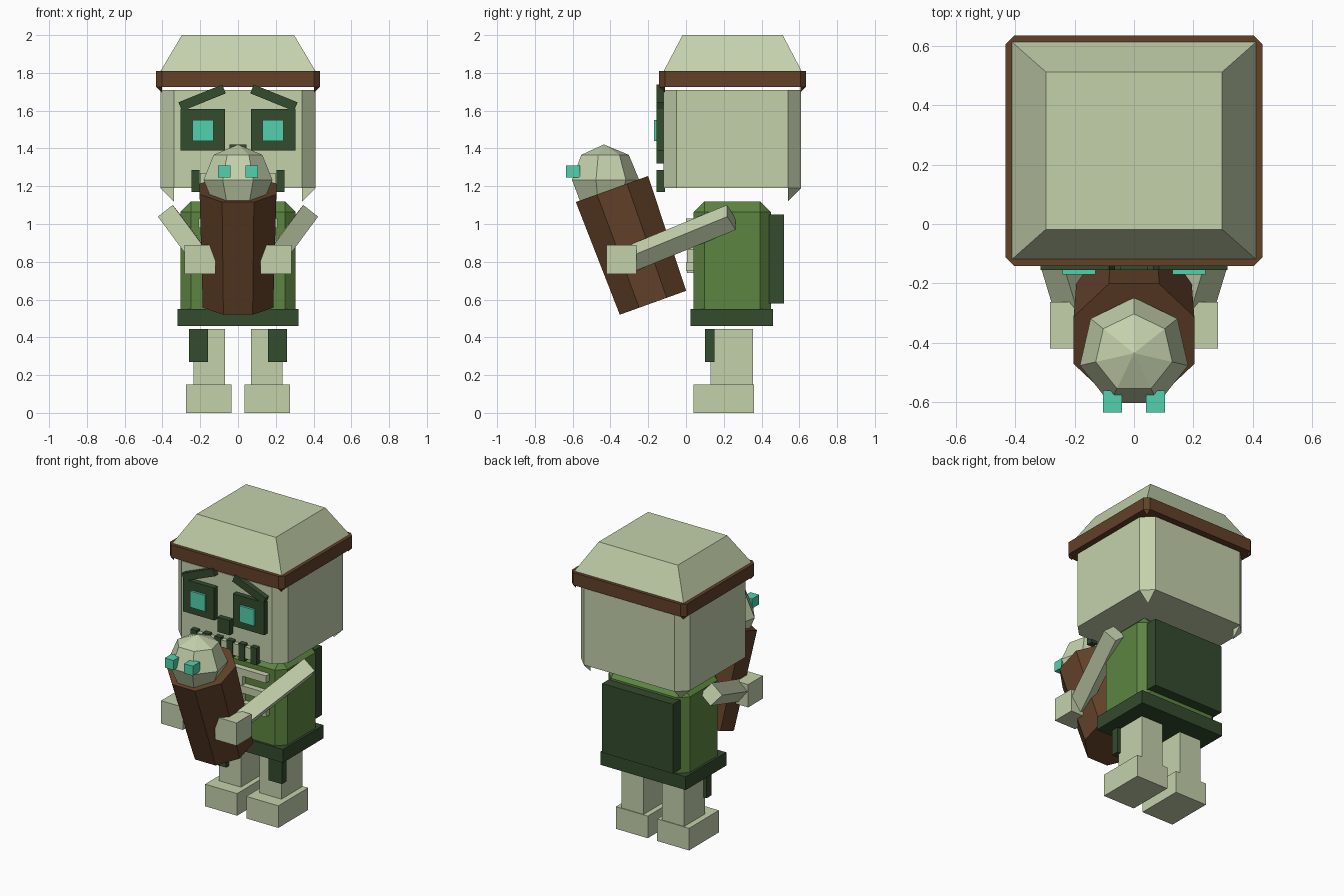
import bpy, bmesh, math
from mathutils import Vector, Matrix

cube = bpy.data.objects.get("Cube")
if cube:
    bpy.data.objects.remove(cube, do_unlink=True)


def material(name, color):
    m = bpy.data.materials.new(name)
    m.use_nodes = True
    m.diffuse_color = (*color, 1)
    m.node_tree.nodes["Principled BSDF"].inputs["Base Color"].default_value = (*color, 1)
    return m


BONE = material("pale bone", (0.55, 0.635, 0.41))
DARK = material("dark green", (0.034, 0.069, 0.027))
GREEN = material("leaf green", (0.11, 0.235, 0.053))
BROWN = material("bark brown", (0.122, 0.053, 0.022))
TEAL = material("teal", (0.085, 0.64, 0.42))


def finish(name, bm, mat):
    bmesh.ops.recalc_face_normals(bm, faces=bm.faces)
    mesh = bpy.data.meshes.new(name)
    bm.to_mesh(mesh)
    bm.free()
    mesh.materials.append(mat)
    ob = bpy.data.objects.new(name, mesh)
    bpy.context.collection.objects.link(ob)
    return ob


def box(name, mat, x, y, z, tilt=0):
    """Box from three (low, high) ranges, optionally tilted about y."""
    bm = bmesh.new()
    bmesh.ops.create_cube(bm, size=1)
    size = [r[1] - r[0] for r in (x, y, z)]
    mid = Vector([(r[0] + r[1]) / 2 for r in (x, y, z)])
    bm.transform(Matrix.Translation(mid) @ Matrix.Rotation(tilt, 4, 'Y') @ Matrix.Diagonal((*size, 1)))
    return finish(name, bm, mat)


def pair(name, mat, x, y, z, tilt=0):
    """Left part and its mirror image on the right."""
    box("left_" + name, mat, x, y, z, tilt)
    box("right_" + name, mat, (-x[1], -x[0]), y, z, -tilt)


def cut_corner_block(name, mat, w, y, z, c, tip_signs):
    """Upright block with cut corners; pointed tips hang from chosen corners."""
    bm = bmesh.new()
    y0, y1 = y
    outline = [(w, y0 + c), (w, y1 - c), (w - c, y1), (c - w, y1),
               (-w, y1 - c), (-w, y0 + c), (c - w, y0), (w - c, y0)]
    face = bm.faces.new([bm.verts.new((px, py, z[0])) for px, py in outline])
    top = bmesh.ops.extrude_face_region(bm, geom=[face], use_keep_orig=True)
    bmesh.ops.translate(bm, vec=(0, 0, z[1] - z[0]),
                        verts=[v for v in top["geom"] if isinstance(v, bmesh.types.BMVert)])
    for sy in tip_signs:
        ye = y1 if sy > 0 else y0
        for sx in (-1, 1):
            a, b, n, t = [bm.verts.new(p) for p in (
                (sx * w, ye - sy * c, z[0]), (sx * (w - c), ye, z[0]),
                (sx * (w - c), ye - sy * c, z[0]), (sx * (w - c), ye - sy * c, z[0] - c))]
            for f in ((a, b, t), (b, n, t), (n, a, t)):
                bm.faces.new(f)
    return finish(name, bm, mat)


# Feet, legs and hanging cloth flaps
pair("foot", BONE, (0.035, 0.275), (0.04, 0.36), (0, 0.15))
pair("leg", BONE, (0.07, 0.235), (0.13, 0.355), (0.14, 0.445))
pair("flap", DARK, (0.16, 0.26), (0.1, 0.15), (0.27, 0.445))

# Torso, skirt and back pack
torso = box("torso", GREEN, (-0.305, 0.305), (0.04, 0.45), (0.48, 1.12))
bevel = torso.modifiers.new("cut_edges", 'BEVEL')
bevel.width = 0.057
bevel.segments = 1
box("skirt", DARK, (-0.32, 0.32), (0.025, 0.46), (0.46, 0.55))
box("back_pack", DARK, (-0.265, 0.265), (0.44, 0.52), (0.58, 1.05))

# Ribs on the chest
for i in range(3):
    z = 0.75 + i * 0.115
    box(f"rib_{i + 1}", BONE, (-0.21, 0.21), (0, 0.05), (z, z + 0.05))
box("breastbone", BONE, (-0.03, 0.03), (0.005, 0.05), (0.74, 1.03))

# Head and hat
cut_corner_block("head", BONE, 0.41, (-0.12, 0.61), (1.19, 1.71), 0.07, (1,))
cut_corner_block("hat_brim", BROWN, 0.433, (-0.142, 0.635), (1.725, 1.81), 0.03, (-1, 1))
bm = bmesh.new()
bmesh.ops.create_cube(bm, size=1)
for v in bm.verts:
    upper = v.co.z > 0
    v.co.x *= 0.594 if upper else 0.82
    v.co.y = 0.247 + v.co.y * (0.53 if upper else 0.73)
    v.co.z = 2.0 if upper else 1.81
finish("hat_crown", bm, BONE)

# Face
face_y = (-0.155, -0.11)
pair("eye_socket", DARK, (0.07, 0.305), face_y, (1.39, 1.61))
pair("eye", TEAL, (0.13, 0.24), (-0.17, -0.14), (1.44, 1.55))
pair("eyebrow", DARK, (0.065, 0.315), face_y, (1.643, 1.693), math.radians(22))
box("nose", DARK, (-0.045, 0.045), face_y, (1.32, 1.42))
for i, x in enumerate((0.045, 0.135, 0.225)):
    pair(f"mouth_bar_{i + 1}", DARK, (x - 0.022, x + 0.022), face_y, (1.17, 1.285))
for i, x in enumerate((-0.18, -0.09, 0, 0.09, 0.18)):
    box(f"tooth_{i + 1}", BONE, (x - 0.022, x + 0.022), (-0.15, -0.11), (1.19, 1.27))

# Arms reaching forward, each a square bar with a block hand
shoulder = Vector((0.357, 0.24, 1.035))
wrist = Vector((0.195, -0.294, 0.816))
along = (wrist - shoulder).normalized()
across = Vector((0.78, 0, -0.62))
across = (across - along * across.dot(along)).normalized()
over = along.cross(across)
for side, sx in (("left", 1), ("right", -1)):
    bm = bmesh.new()
    bmesh.ops.create_cube(bm, size=1)
    for v in bm.verts:
        end = wrist if v.co.z > 0 else shoulder
        v.co = end + across * v.co.x * 0.1 + over * v.co.y * 0.1
        v.co.x *= sx
    finish(side + "_arm", bm, BONE)
pair("hand", BONE, (0.12, 0.283), (-0.42, -0.262), (0.735, 0.89))

# Carried log, eight-sided and slightly wider at the top
low, high = Vector((0, -0.175, 0.583)), Vector((0, -0.392, 1.185))
axis = high - low
bm = bmesh.new()
bmesh.ops.create_cone(bm, cap_ends=True, segments=8, radius1=0.202, radius2=0.22, depth=axis.length)
lean = math.atan2(-axis.y, axis.z)
bm.transform(Matrix.Translation((low + high) / 2) @ Matrix.Rotation(lean, 4, 'X')
             @ Matrix.Rotation(math.pi / 8, 4, 'Z'))
# Align a flat side forward whichever way the circle starts
probe = max(v.co.x for v in bm.verts)
if probe > 0.21:
    back = Matrix.Rotation(lean, 4, 'X') @ Matrix.Rotation(math.pi / 8, 4, 'Z') @ Matrix.Rotation(-lean, 4, 'X')
    mid = Matrix.Translation((low + high) / 2)
    bm.transform(mid @ back @ mid.inverted())
finish("log", bm, BROWN)

# Small creature peeking out of the log
bpy.ops.mesh.primitive_uv_sphere_add(segments=7, ring_count=4, radius=0.187, location=(0, -0.435, 1.234))
creature = bpy.context.object
creature.name = "creature_head"
creature.data.materials.append(BONE)
bpy.ops.object.shade_flat()
pair("creature_eye", TEAL, (0.04, 0.105), (-0.635, -0.56), (1.245, 1.31))
